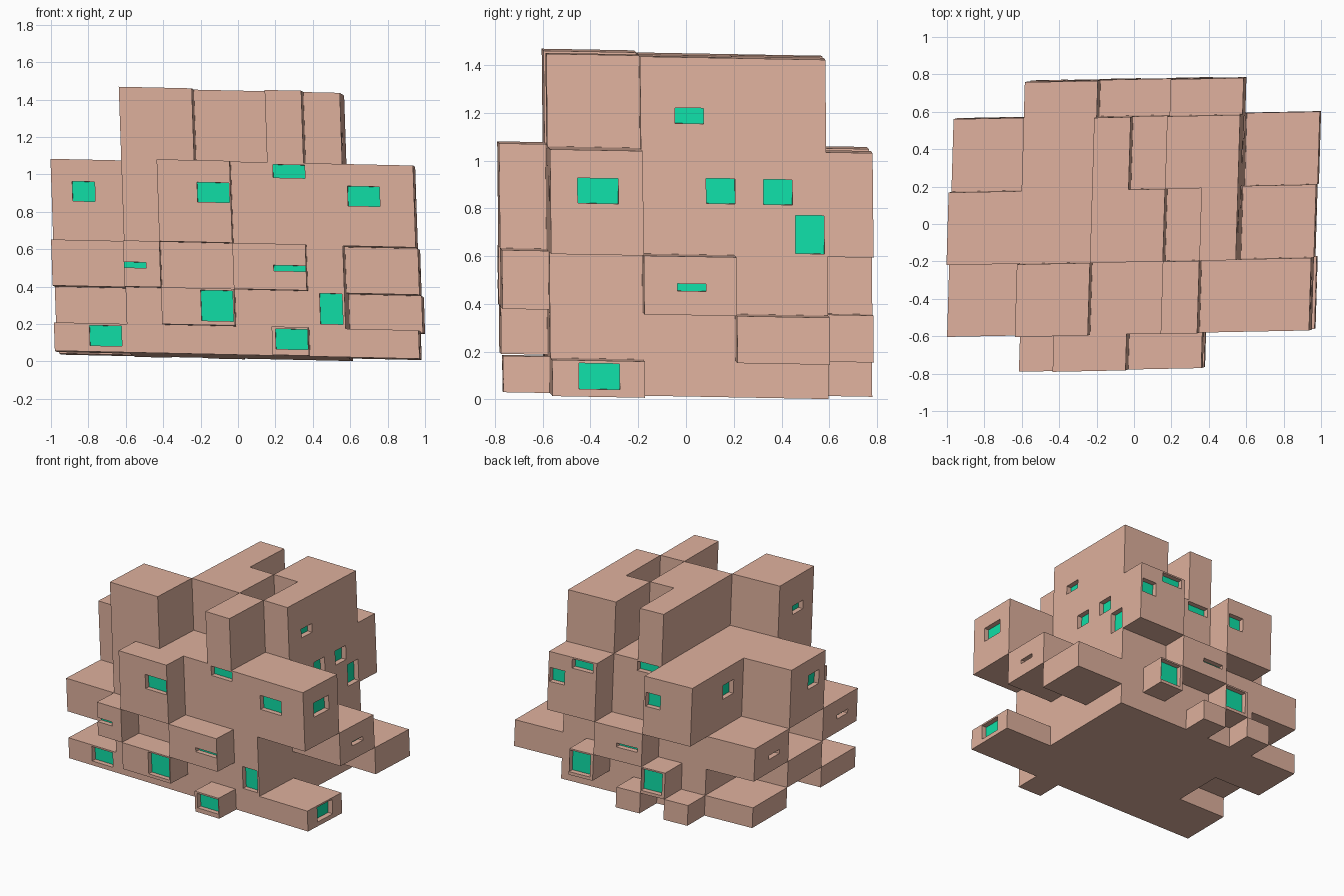
import bpy, bmesh
from mathutils import Matrix, Vector

if "Cube" in bpy.data.objects:
    bpy.data.objects.remove(bpy.data.objects["Cube"])

UX, UY = 0.195, 0.194                       # plan grid cell
LEVELS = [0.025, 0.177, 0.374, 0.62, 1.058, 1.445]
DEPTH = 0.04                                # window recess
# slight lean of the whole building
LEAN = Matrix(((1, 0.03, -0.034), (0.02, 1, -0.01), (-0.022, -0.018, 1)))
SHIFT = Vector((0.014, 0.004, 0))

def place(p):
    return LEAN @ Vector(p) + SHIFT

def block(x, y, level, width=2, depth=2, floors=1):
    """Bounds of a block given in grid cells and floors."""
    return ((round(UX * (x - 5), 4), round(UX * (x + width - 5), 4)),
            (round(UY * (y - 4), 4), round(UY * (y + depth - 4), 4)),
            (LEVELS[level], LEVELS[level + floors]))

def side_stack(x, bays):
    """Three bays along a side wall; each bay lists its occupied floors."""
    return [block(x, 1 + 2 * n, f) for n, floors in enumerate(bays) for f in floors]

def shallow_row(y, rows):
    """One-cell-deep blocks: (column, width) pairs for each floor from the ground."""
    return [block(x, y, f, w, 1) for f, row in enumerate(rows) for x, w in row]

def tower_row(y, row):
    return [block(x, y, 4, w) for x, w in row]

BLOCKS = {
    "core": [block(2, 1, 0, 6, 6, 4)],
    "roof_towers": tower_row(1, [(2, 2), (6, 1)]) + tower_row(3, [(4, 2), (7, 1)])
                   + tower_row(5, [(4, 1), (6, 2)]),
    "left_blocks": side_stack(0, [(0, 2), (1, 3), (0, 2)]),
    "right_blocks": side_stack(8, [(0, 3), (2,), (1,)]),
    "front_blocks": shallow_row(0, [[(6, 1)], [(3, 2)], [(2, 1), (5, 2)], [(3, 2)]]),
    "back_blocks": shallow_row(7, [[(2, 1), (4, 1)], [(3, 1), (6, 1)], [(4, 2)], [(2, 2), (6, 2)]]),
}
ALL_BLOCKS = [b for bl in BLOCKS.values() for b in bl]

# window height bands, and window centres along each side
BAND = {"ground": (0.057, 0.165), "tall": (0.2, 0.363), "slit": (0.475, 0.505),
        "low": (0.632, 0.792), "mid": (0.835, 0.94), "high": (0.977, 1.047),
        "tower": (1.168, 1.233)}
WIDE, NARROW = 0.17, 0.12
SIDE = {"front": (1, -1), "back": (1, 1), "left": (0, -1), "right": (0, 1)}
CENTRES = {
    ("front", WIDE): {"ground": [-.7, .3], "tall": [-.093], "slit": [.302],
                      "mid": [-.093, .706], "high": [.31]},
    ("front", NARROW): {"tall": [.512], "slit": [-.525], "mid": [-.803]},
    ("right", WIDE): {"ground": [-.385], "mid": [-.383]},
    ("right", NARROW): {"slit": [.005], "low": [.51], "mid": [.138, .378], "tower": [.01]},
    ("back", WIDE): {"tall": [-.283, .303], "slit": [-.073], "high": [-.083, .31]},
    ("back", NARROW): {"mid": [-.27, .512]},
    ("left", NARROW): {"slit": [-.415, .36], "mid": [-.065, .36], "tower": [-.41]},
}

def window(side, width, band, centre):
    """Find the outermost wall at this spot and give the recess bounds there."""
    axis, sign = SIDE[side]
    z0, z1 = BAND[band]
    z = (z0 + z1) / 2
    wall = max((b[axis][sign > 0] for b in ALL_BLOCKS
                if b[1 - axis][0] < centre < b[1 - axis][1] and b[2][0] < z < b[2][1]),
               key=lambda v: v * sign)
    bounds = [None, None, (z0, z1)]
    bounds[axis] = tuple(sorted((wall, round(wall - sign * DEPTH, 4))))
    bounds[1 - axis] = (round(centre - width / 2, 4), round(centre + width / 2, 4))
    return axis, sign, bounds

WINDOWS = [window(side, width, band, c) for (side, width), bands in CENTRES.items()
           for band, cs in bands.items() for c in cs]

# shared cutting grid through every block and window edge
HOLES = [w[2] for w in WINDOWS]
CUTS = [sorted({v for b in ALL_BLOCKS + HOLES for v in b[a]}) for a in range(3)]
INDEX = [{v: k for k, v in enumerate(c)} for c in CUTS]

def cells(bounds):
    r = [range(INDEX[a][bounds[a][0]], INDEX[a][bounds[a][1]]) for a in range(3)]
    return {(i, j, k) for i in r[0] for j in r[1] for k in r[2]}

carved = set().union(*map(cells, HOLES))
filled = {n: set().union(*map(cells, bl)) - carved for n, bl in BLOCKS.items()}
solid = set().union(*filled.values())

def add_object(name, bm, mat):
    me = bpy.data.meshes.new(name)
    bm.to_mesh(me)
    bm.free()
    me.materials.append(mat)
    bpy.context.collection.objects.link(bpy.data.objects.new(name, me))

def skin(name, own, mat):
    """Outer faces of one part, leaving out faces hidden against other parts."""
    bm = bmesh.new()
    verts = {}
    def vert(key):
        if key not in verts:
            verts[key] = bm.verts.new([CUTS[a][key[a]] for a in range(3)])
        return verts[key]
    for c in sorted(own):
        for a in range(3):
            for s in (0, 1):
                n = list(c)
                n[a] += 2 * s - 1
                if tuple(n) in solid:
                    continue
                loop = []
                for du, dv in ((0, 0), (1, 0), (1, 1), (0, 1)):
                    k = list(c)
                    k[a] += s
                    k[(a + 1) % 3] += du
                    k[(a + 2) % 3] += dv
                    loop.append(vert(tuple(k)))
                bm.faces.new(loop if s else loop[::-1])
    bmesh.ops.dissolve_limit(bm, angle_limit=0.01, verts=bm.verts[:], edges=bm.edges[:])
    for v in bm.verts:
        v.co = place(v.co)
    add_object(name, bm, mat)

def material(name, col):
    m = bpy.data.materials.new(name)
    m.diffuse_color = (*col, 1)
    m.use_nodes = True
    m.node_tree.nodes["Principled BSDF"].inputs["Base Color"].default_value = m.diffuse_color
    return m

# walls
clay = material("clay", (0.74, 0.44, 0.34))
for name, own in filled.items():
    skin(name, own, clay)

# glass at the back of every recess
bm = bmesh.new()
for axis, sign, b in WINDOWS:
    back = b[axis][sign < 0] + sign * 0.003
    (t0, t1), (z0, z1) = b[1 - axis], b[2]
    pts = [(t0, z0), (t1, z0), (t1, z1), (t0, z1)]
    if (axis == 0) == (sign < 0):
        pts.reverse()
    bm.faces.new([bm.verts.new(place((back, t, z) if axis == 0 else (t, back, z)))
                  for t, z in pts])
add_object("window_panes", bm, material("green_glass", (0.005, 0.74, 0.39)))
